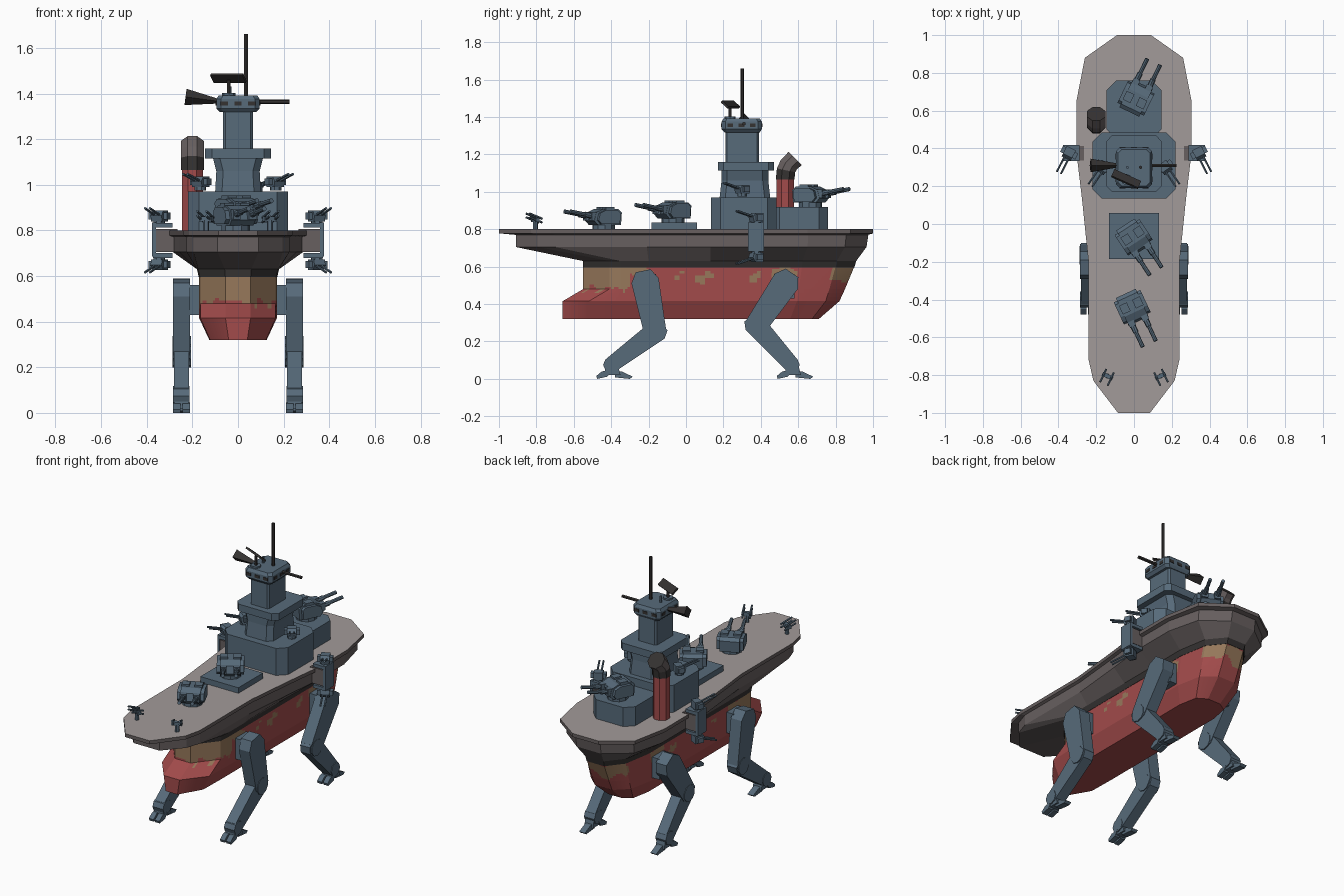
import bpy, bmesh, math
from mathutils import Matrix, Vector as V

if "Cube" in bpy.data.objects:
    bpy.data.objects.remove(bpy.data.objects["Cube"])

COLOURS = [("slate_blue", (0.095, 0.145, 0.195)), ("hull_grey", (0.135, 0.115, 0.115)),
           ("deck_grey", (0.36, 0.325, 0.32)), ("hull_red", (0.36, 0.07, 0.07)),
           ("primer_tan", (0.31, 0.19, 0.105)), ("soot_black", (0.035, 0.032, 0.031))]
SLATE, GREY, DECK, RED, TAN, DARK = range(6)
MATS = []
for n, c in COLOURS:
    m = bpy.data.materials.new(n)
    m.diffuse_color = (*c, 1)
    m.use_nodes = True
    m.node_tree.nodes["Principled BSDF"].inputs["Base Color"].default_value = m.diffuse_color
    MATS.append(m)


def finish(name, bm, matrix=None):
    bmesh.ops.recalc_face_normals(bm, faces=bm.faces)
    me = bpy.data.meshes.new(name)
    bm.to_mesh(me)
    bm.free()
    for m in MATS:
        me.materials.append(m)
    ob = bpy.data.objects.new(name, me)
    bpy.context.collection.objects.link(ob)
    if matrix:
        ob.matrix_world = matrix
    return ob


def loft(bm, rings, mats, caps=(SLATE, SLATE)):
    """Skin closed rings; mats is one colour or one per band."""
    vs = [[bm.verts.new(p) for p in r] for r in rings]
    n = len(vs[0])
    for k in range(len(vs) - 1):
        for i in range(n):
            j = (i + 1) % n
            f = bm.faces.new((vs[k][i], vs[k][j], vs[k + 1][j], vs[k + 1][i]))
            f.material_index = mats if isinstance(mats, int) else mats[k]
    for ring, c in zip((vs[0], vs[-1]), caps):
        if c is not None:
            bm.faces.new(ring).material_index = c


def box(bm, c, s, mat=SLATE, rot=None):
    m = Matrix.Translation(c) @ (rot or Matrix()) @ Matrix.Diagonal((*s, 1))
    for v in (r := bmesh.ops.create_cube(bm, size=1, matrix=m))["verts"]:
        for f in v.link_faces:
            f.material_index = mat


def rod(bm, p, q, r1, r2=None, seg=6, mat=SLATE):
    p, q = V(p), V(q)
    m = Matrix.Translation((p + q) / 2) @ (q - p).to_track_quat('Z', 'Y').to_matrix().to_4x4()
    r = bmesh.ops.create_cone(bm, cap_ends=True, segments=seg, radius1=r1,
                              radius2=r1 if r2 is None else r2, depth=(q - p).length, matrix=m)
    for v in r["verts"]:
        for f in v.link_faces:
            f.material_index = mat


def side_prism(bm, pts, x0, x1, mat=SLATE):
    """Extrude a (y, z) profile along x."""
    loft(bm, [[(x, y, z) for y, z in pts] for x in (x0, x1)], mat, (mat, mat))


def chamfered(hx, y0, y1, c, z):
    return [(-hx + c, y0, z), (hx - c, y0, z), (hx, y0 + c, z), (hx, y1 - c, z),
            (hx - c, y1, z), (-hx + c, y1, z), (-hx, y1 - c, z), (-hx, y0 + c, z)]


def block(bm, levels):
    loft(bm, [chamfered(*lv) for lv in levels], SLATE)


# Hull outlines, half plan from stern to bow
def plan(half, z):
    return [(x, y, z) for x, y in half] + [(-x, y, z) for x, y in reversed(half)]


edge = [(.085, -1), (.215, -.83), (.24, -.72), (.24, -.21), (.275, .13), (.305, .38), (.305, .65), (.26, .88), (.09, 1)]
wale = [(.09, -.91), (.195, -.79), (.225, -.7), (.225, -.21), (.258, .13), (.285, .38), (.285, .65), (.235, .85), (.085, .965)]
keel = [(.055, -.55), (.165, -.41), (.17, -.35), (.17, -.2), (.17, .13), (.17, .38), (.17, .62), (.14, .8), (.06, .9)]


def shift(half, stern, bow, k=1):
    return [(x * k, y + (stern if i < 2 else bow * max(0, i - 5) / 3)) for i, (x, y) in enumerate(half)]


bm = bmesh.new()
loft(bm, [plan(shift(keel, 0, 0, 1.01), .595), plan(shift(keel, 0, .01, 1.06), .63),
          plan(wale, .705), plan(shift(wale, 0, .01), .77), plan(edge, .778), plan(edge, .8)],
     [DARK, GREY, GREY, GREY, GREY], (DARK, DECK))
finish("upper_hull", bm)


# Lower hull, finely split so that worn paint patches follow a rule
def dense(ring, n=12):
    return [V(a).lerp(V(b), t / n) for a, b in zip(ring, ring[1:] + ring[:1]) for t in range(n)]


lv = [dense(plan(shift(keel, -.11, -.19, .74), .32)), dense(plan(shift(keel, -.11, -.08), .415)),
      dense(plan(shift(keel, 0, -.05), .48)), dense(plan(keel, .6))]
rings = lv[:2] + [[a.lerp(b, t / 3) for a, b in zip(lv[1], lv[2])] for t in (1, 2)]
rings += [[a.lerp(b, t / 10) for a, b in zip(lv[2], lv[3])] for t in range(11)]
bm = bmesh.new()
loft(bm, rings, RED, (RED, RED))
PATCHES = [(.1, .54, .05, .02), (.37, .54, .04, .022), (.53, .56, .07, .05),
           (.84, .56, .07, .05), (-.04, .55, .03, .012), (-.24, .57, .07, .04)]
for f in bm.faces:
    c = f.calc_center_median()
    wob = .012 * math.sin(c.y * 47 + c.x * 30) + .01 * math.sin(c.y * 91)
    worn = any(((c.y - y) / a) ** 2 + ((c.z - z + wob) / b) ** 2 < 1 for y, z, a, b in PATCHES)
    if c.z > .45 and (worn or (c.y < -.3 and c.z + wob > .485)):
        f.material_index = TAN
finish("lower_hull", bm)

# Superstructure: house, bridge, tower, lookout
bm = bmesh.new()
block(bm, [(.22, .135, .485, .05, .8), (.22, .135, .485, .05, .97)])
block(bm, [(.1, .18, .45, .03, .97), (.095, .19, .44, .03, 1.06), (.11, .19, .44, .03, 1.12)])
block(bm, [(.145, .17, .47, .03, 1.115), (.145, .17, .47, .03, 1.16)])
block(bm, [(.065, .21, .39, .01, 1.16), (.065, .21, .39, .01, 1.33)])
block(bm, [(.08, .205, .395, .015, 1.318), (.095, .19, .405, .02, 1.335),
           (.095, .19, .405, .02, 1.375), (.085, .2, .395, .02, 1.392)])
finish("superstructure", bm)
bm = bmesh.new()
block(bm, [(.145, .45, .76, .05, .8), (.145, .45, .76, .05, .92)])
finish("bow_gun_platform", bm)
bm = bmesh.new()
box(bm, (0, -.063, .817), (.265, .245, .036))
finish("stern_gun_platform", bm)

# Lookout windows
bm = bmesh.new()
for t in (-.06, 0, .06):
    for y in (.19, .405):
        box(bm, (t, y, 1.356), (.032, .006, .018), DARK)
    for x in (-.095, .095):
        box(bm, (x, .297 + t, 1.356), (.006, .03, .018), DARK)
finish("lookout_windows", bm)

# Mast, radar, horn and range finder
bm = bmesh.new()
rod(bm, (.035, .3, 1.385), (.035, .3, 1.66), .009, mat=DARK)
rod(bm, (-.04, .235, 1.39), (-.04, .235, 1.46), .009, mat=DARK)
rod(bm, (-.04, .235, 1.385), (-.04, .235, 1.402), .03, seg=8)
rod(bm, (-.035, .3, 1.385), (-.035, .3, 1.43), .008)
box(bm, (-.042, .238, 1.467), (.155, .05, .012), DARK,
    Matrix.Rotation(math.radians(-24), 4, 'Z') @ Matrix.Rotation(math.radians(-40), 4, 'X'))
rod(bm, (-.085, .31, 1.366), (-.23, .31, 1.385), .01, .036, 4, DARK)
rod(bm, (.085, .31, 1.364), (.225, .31, 1.364), .01, mat=DARK)
finish("mast_and_radar", bm)

# Bent funnel
bm = bmesh.new()
rings = []
for y, z, tilt, r in [(.53, .8, 0, .05), (.53, 1.065, 0, .05), (.53, 1.065, 0, .054), (.535, 1.115, 12, .054),
                      (.55, 1.145, 28, .054), (.583, 1.178, 45, .054)]:
    t = math.radians(tilt)
    rings.append([(-.2 + r * math.cos(a), y + r * math.sin(a) * math.cos(t), z - r * math.sin(a) * math.sin(t))
                  for a in [math.radians(22.5 + 45 * i) for i in range(8)]])
loft(bm, rings, [RED, DARK, DARK, GREY, GREY], (RED, DARK))
finish("funnel", bm)


# Twin gun turrets, modelled pointing +y
def main_turret(name, loc, angle):
    bm = bmesh.new()
    rod(bm, (0, 0, 0), (0, 0, .025), .062, seg=10)
    body = [(-.075, .022), (.06, .022), (.082, .045), (.07, .09), (.03, .108), (-.06, .108), (-.08, .09)]
    side_prism(bm, body, -.058, .058)
    low = [(y * .8, .065 + (z - .065) * .85) for y, z in body]
    side_prism(bm, low, -.078, .078)
    for x in (-.038, .038):
        box(bm, (x, .065, .07), (.036, .06, .045))
        box(bm, (x, -.01, .11), (.045, .05, .018))
        rod(bm, (x, .08, .07), (x, .215, .095), .011, seg=8)
        rod(bm, (x, .08, .07), (x, .13, .079), .015, seg=8)
    finish(name, bm, Matrix.Translation(loc) @ Matrix.Rotation(math.radians(angle), 4, 'Z'))


main_turret("bow_turret", (.01, .665, .92), -26)
main_turret("middle_turret", (-.002, -.07, .835), -180 + 33)
main_turret("stern_turret", (-.01, -.44, .8), -180 + 25)


def small_turret(name, loc, angle, flip=1):
    bm = bmesh.new()
    rod(bm, (0, 0, 0), (0, 0, .02 * flip), .026, seg=8)
    side_prism(bm, [(-.03, .015 * flip), (.025, .015 * flip), (.032, .04 * flip), (.015, .062 * flip), (-.03, .062 * flip)], -.027, .027)
    for x in (-.036, .036):
        box(bm, (x, -.003, .038 * flip), (.018, .035, .03))
    for x in (-.012, .012):
        rod(bm, (x, .02, .042 * flip), (x, .115, .072 * flip), .006)
    finish(name, bm, Matrix.Translation(loc) @ Matrix.Rotation(math.radians(angle), 4, 'Z'))


def stern_gun(name, x, angle):
    bm = bmesh.new()
    rod(bm, (0, 0, 0), (0, 0, .045), .014, seg=6)
    box(bm, (0, 0, .05), (.06, .022, .022))
    for u in (-.022, .022):
        for w in (0, .02):
            rod(bm, (u, -.03, .036 + w), (u, .045, .064 + w), .006)
    finish(name, bm, Matrix.Translation((x, -.805, .8)) @ Matrix.Rotation(math.radians(angle), 4, 'Z'))


# One leg: profile given by hip, knee, ankle in the side plane
def beam(bm, a, b, wa, wb, x0, x1):
    d = (V(b) - V(a)).normalized()
    n = V((-d.y, d.x))
    a, b = V(a), V(b)
    side_prism(bm, [a + n * wa - d * .02, a + n * wa * .55 - d * wa, a - n * wa * .55 - d * wa, a - n * wa - d * .02,
                    b - n * wb, b - n * wb * .5 + d * wb * .6, b + n * wb * .5 + d * wb * .6, b + n * wb], x0, x1)


def leg(name, s, hip, knee, ankle):
    bm = bmesh.new()
    beam(bm, hip, knee, .074, .06, s * .21, s * .285)
    beam(bm, knee, ankle, .058, .042, s * .214, s * .281)
    rod(bm, (s * .207, *knee), (s * .288, *knee), .052, seg=10)
    rod(bm, (s * .212, *ankle), (s * .285, *ankle), .043, seg=8)
    box(bm, (s * .185, hip[0], hip[1] - .01), (.07, .11, .13))
    y, z = ankle
    side_prism(bm, [(y - .035, .02), (y + .05, .02), (y + .035, z), (y - .03, z)], s * .218, s * .278)
    for x in (.227, .268):  # two toes, then the heel
        side_prism(bm, [(y - .075, 0), (y - .02, .012), (y, .045), (y - .05, .04), (y - .08, .015)],
                   s * (x - .016), s * (x + .016))
    side_prism(bm, [(y + .02, .008), (y + .1, 0), (y + .115, .012), (y + .06, .038), (y + .02, .045)],
               s * .228, s * .268)
    finish(name, bm)


for s, side in ((-1, "left"), (1, "right")):
    leg("front_leg_" + side, s, (-.215, .505), (-.165, .25), (-.4, .075))
    leg("rear_leg_" + side, s, (.525, .505), (.375, .285), (.565, .075))
    # side sponson with guns above and below
    bm = bmesh.new()
    box(bm, (s * .315, .375, .755), (.1, .075, .1), GREY)
    box(bm, (s * .368, .375, .76), (.016, .085, .15))
    for z in (.69, .822):
        box(bm, (s * .33, .375, z), (.085, .085, .02))
    finish("sponson_" + side, bm)
    small_turret("sponson_upper_gun_" + side, (s * .345, .375, .825), 180 + s * 27)
    small_turret("sponson_lower_gun_" + side, (s * .345, .375, .688), 180 + s * 27, -1)
    small_turret("house_gun_" + side, (s * .165, .3, .975), 180 + s * 35)
    stern_gun("stern_gun_" + side, s * .14, 180 + s * 25)
